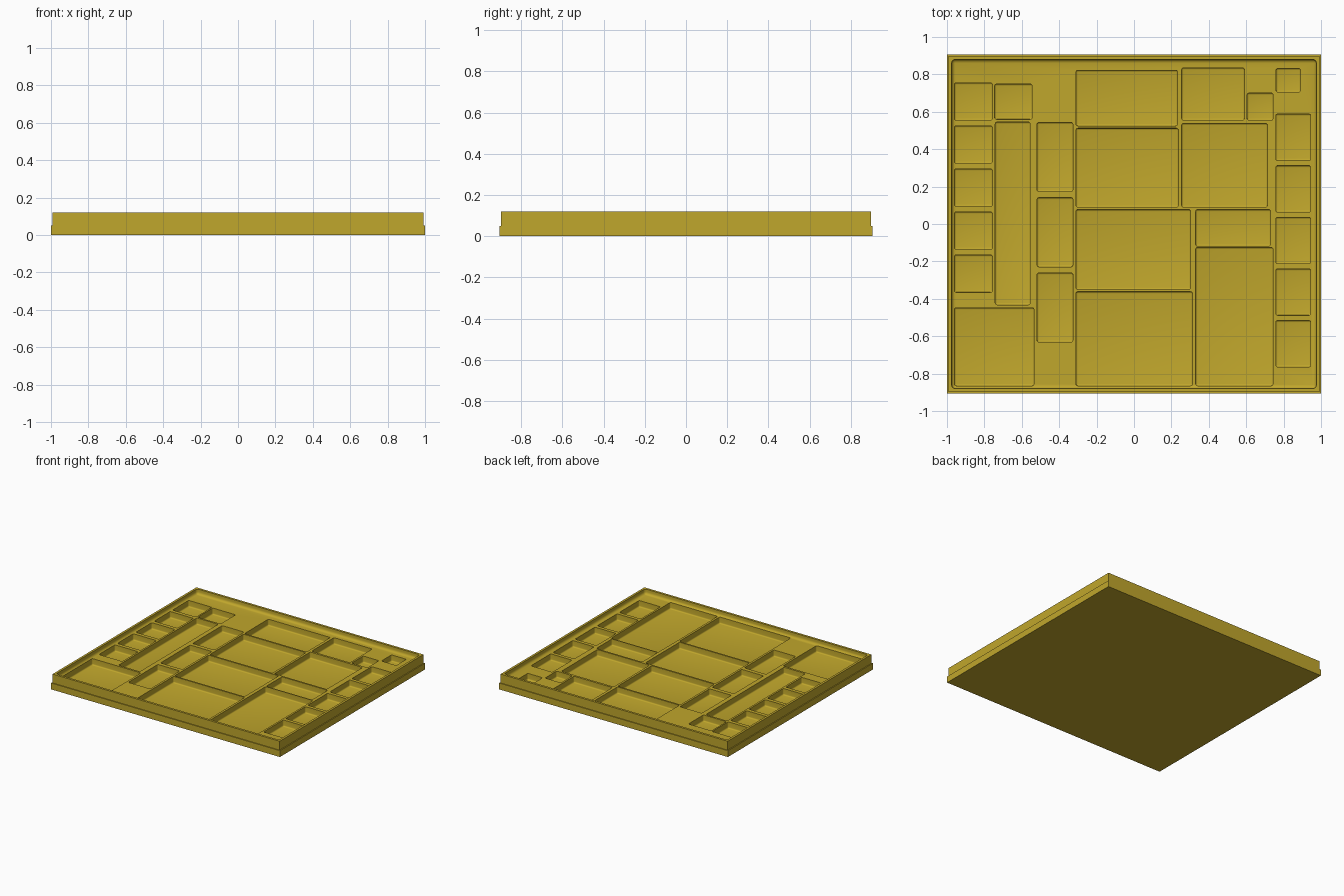
import bpy, bmesh
from mathutils import Matrix

default = bpy.data.objects.get("Cube")
if default:
    bpy.data.objects.remove(default, do_unlink=True)

mustard = bpy.data.materials.new("mustard_yellow")
mustard.use_nodes = True
COLOUR = (0.53, 0.385, 0.025, 1)
mustard.diffuse_color = COLOUR
mustard.node_tree.nodes["Principled BSDF"].inputs["Base Color"].default_value = COLOUR

FLOOR = 0.08      # level of the tray floor inside the rim
POCKET = 0.03     # level of the pocket bottoms


def add_box(bm, x0, y0, x1, y1, z0, z1, fillet=0.0):
    """Box; with a fillet, its upright and bottom edges are rounded."""
    mat = Matrix.Translation(((x0 + x1) / 2, (y0 + y1) / 2, (z0 + z1) / 2))
    mat = mat @ Matrix.Diagonal((x1 - x0, y1 - y0, z1 - z0, 1))
    verts = bmesh.ops.create_cube(bm, size=1, matrix=mat)["verts"]
    if fillet:
        top = max(v.co.z for v in verts)
        edges = {e for v in verts for e in v.link_edges
                 if min(w.co.z for w in e.verts) < top - 1e-4}
        bmesh.ops.bevel(bm, geom=list(edges), offset=fillet, segments=4,
                        profile=0.5, affect='EDGES')


def make_object(name, bm):
    mesh = bpy.data.meshes.new(name)
    bm.to_mesh(mesh)
    bm.free()
    mesh.materials.append(mustard)
    obj = bpy.data.objects.new(name, mesh)
    bpy.context.collection.objects.link(obj)
    return obj


# Solid tray: square column extruded up, with a small step round the foot
bm = bmesh.new()
add_box(bm, -1, -0.905, 1, 0.905, 0, 0.05)
top = max(bm.faces, key=lambda f: f.calc_center_median().z)
bmesh.ops.inset_individual(bm, faces=[top], thickness=0.01)
new = bmesh.ops.extrude_face_region(bm, geom=[top])["geom"]
bmesh.ops.translate(bm, vec=(0, 0, 0.07),
                    verts=[g for g in new if isinstance(g, bmesh.types.BMVert)])
bmesh.ops.delete(bm, geom=[top], context='FACES_ONLY')
bmesh.ops.recalc_face_normals(bm, faces=bm.faces)
tray = make_object("tray", bm)

# Pockets as (x0, y0, x1, y1)
pockets = [
    (-0.745, 0.56, -0.545, 0.748),
    (-0.742, -0.432, -0.555, 0.545),
    (-0.96, -0.865, -0.535, -0.448),
    (-0.31, 0.525, 0.232, 0.822),
    (-0.31, 0.09, 0.237, 0.512),
    (-0.31, -0.35, 0.302, 0.077),
    (-0.31, -0.865, 0.312, -0.362),
    (0.255, 0.555, 0.59, 0.835),
    (0.255, 0.09, 0.713, 0.538),
    (0.33, -0.118, 0.73, 0.077),
    (0.33, -0.865, 0.743, -0.125),
    (0.605, 0.555, 0.743, 0.70),
    (0.76, 0.705, 0.89, 0.832),
]


def column(x0, y0, x1, y1, step, count):
    return [(x0, y0 - i * step, x1, y1 - i * step) for i in range(count)]


pockets += column(-0.96, 0.555, -0.757, 0.755, 0.23, 5)
pockets += column(-0.518, 0.173, -0.327, 0.543, 0.402, 3)
pockets += column(0.758, 0.34, 0.945, 0.588, 0.276, 5)


def carve(name, boxes, z0, fillet):
    bm = bmesh.new()
    for box in boxes:
        add_box(bm, *box, z0, 0.2, fillet)
    cutter = make_object(name, bm)
    cutter.hide_render = True
    cutter.hide_set(True)
    mod = tray.modifiers.new(name, 'BOOLEAN')
    mod.operation = 'DIFFERENCE'
    mod.solver = 'EXACT'
    mod.object = cutter
    bpy.context.view_layer.objects.active = tray
    tray.select_set(True)
    bpy.ops.object.modifier_apply(modifier=name)
    bpy.data.objects.remove(cutter, do_unlink=True)


# Shallow recess inside the rim, then the pockets in its floor
carve("rim_recess", [(-0.975, -0.88, 0.975, 0.88)], FLOOR, 0.02)
carve("pocket_cutters", pockets, POCKET, 0.01)

bpy.ops.object.shade_smooth_by_angle(angle=0.6)
